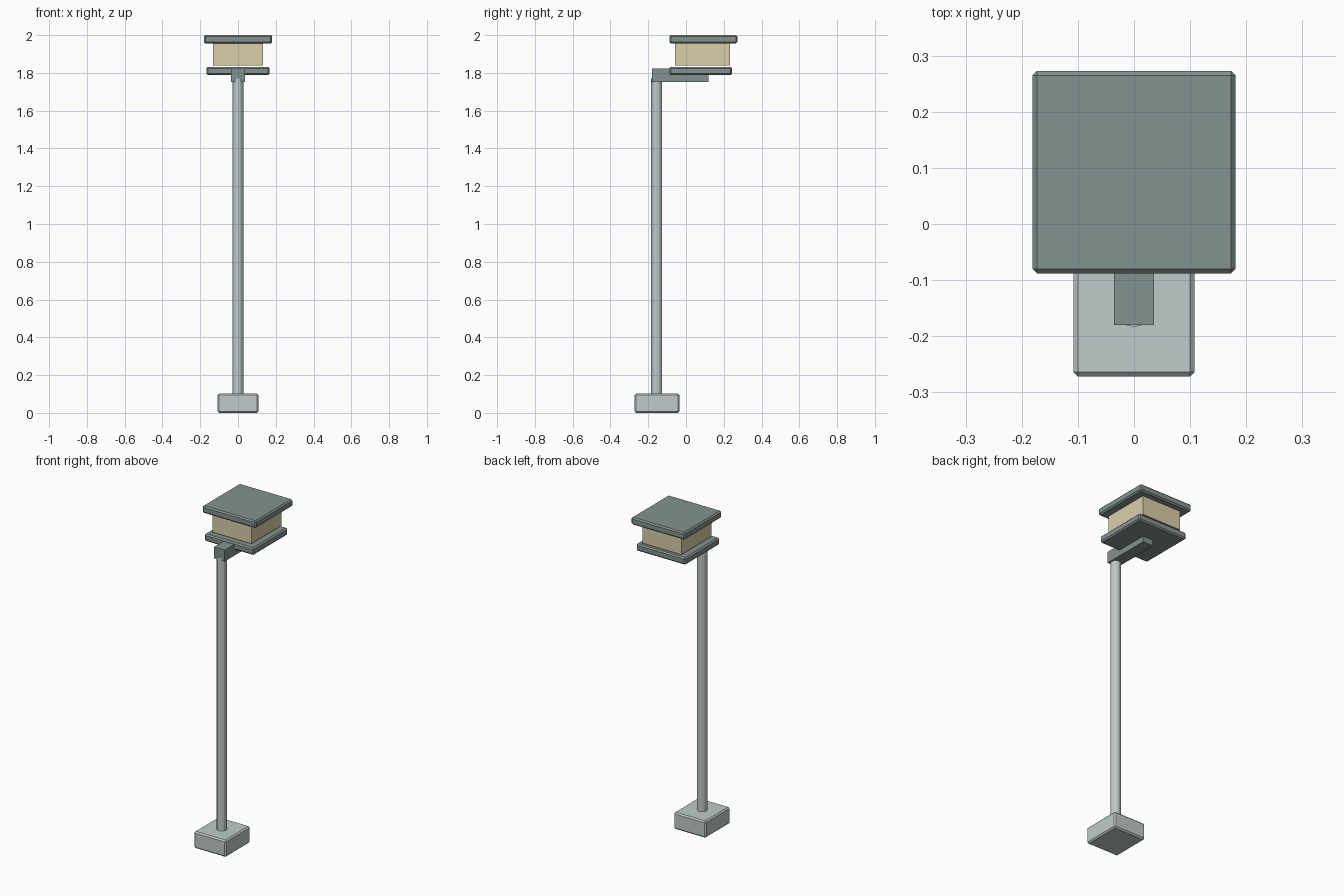
import bpy, bmesh
from mathutils import Vector

if "Cube" in bpy.data.objects:
    bpy.data.objects.remove(bpy.data.objects["Cube"])


def material(name, color):
    m = bpy.data.materials.new(name)
    m.diffuse_color = (*color, 1)
    m.use_nodes = True
    m.node_tree.nodes["Principled BSDF"].inputs["Base Color"].default_value = m.diffuse_color
    return m


DARK = material("dark_metal", (0.23, 0.29, 0.28))
LIGHT = material("light_metal", (0.53, 0.59, 0.59))
GLOW = material("lamp_glass", (0.70, 0.62, 0.40))


def finish(name, bm, mat):
    me = bpy.data.meshes.new(name)
    bm.to_mesh(me)
    bm.free()
    me.materials.append(mat)
    ob = bpy.data.objects.new(name, me)
    bpy.context.collection.objects.link(ob)
    return ob


def box(name, lo, hi, mat, chamfer=0):
    lo, hi = Vector(lo), Vector(hi)
    bm = bmesh.new()
    bmesh.ops.create_cube(bm, size=1)
    bmesh.ops.scale(bm, vec=hi - lo, verts=bm.verts)
    bmesh.ops.translate(bm, vec=(lo + hi) / 2, verts=bm.verts)
    ob = finish(name, bm, mat)
    if chamfer:
        mod = ob.modifiers.new("chamfer", 'BEVEL')
        mod.width = chamfer
        mod.segments = 1
    return ob


# foot block
box("base", (-0.108, -0.272, 0), (0.108, -0.034, 0.102), LIGHT, 0.008)

# upright post
bm = bmesh.new()
bmesh.ops.create_cone(bm, cap_ends=True, segments=12, radius1=0.029, radius2=0.029, depth=1.68)
bmesh.ops.translate(bm, vec=(0, -0.155, 0.93), verts=bm.verts)
finish("post", bm, LIGHT)

# bracket carrying the lantern
box("arm", (-0.036, -0.18, 1.753), (0.036, 0.12, 1.822), DARK)

# lantern: floor plate, glowing body, roof plate
box("lantern_floor", (-0.167, -0.088, 1.788), (0.167, 0.244, 1.832), DARK, 0.008)
box("lantern_glass", (-0.132, -0.058, 1.84), (0.132, 0.233, 1.965), GLOW)
box("lantern_roof", (-0.181, -0.088, 1.956), (0.181, 0.273, 2.0), DARK, 0.008)
